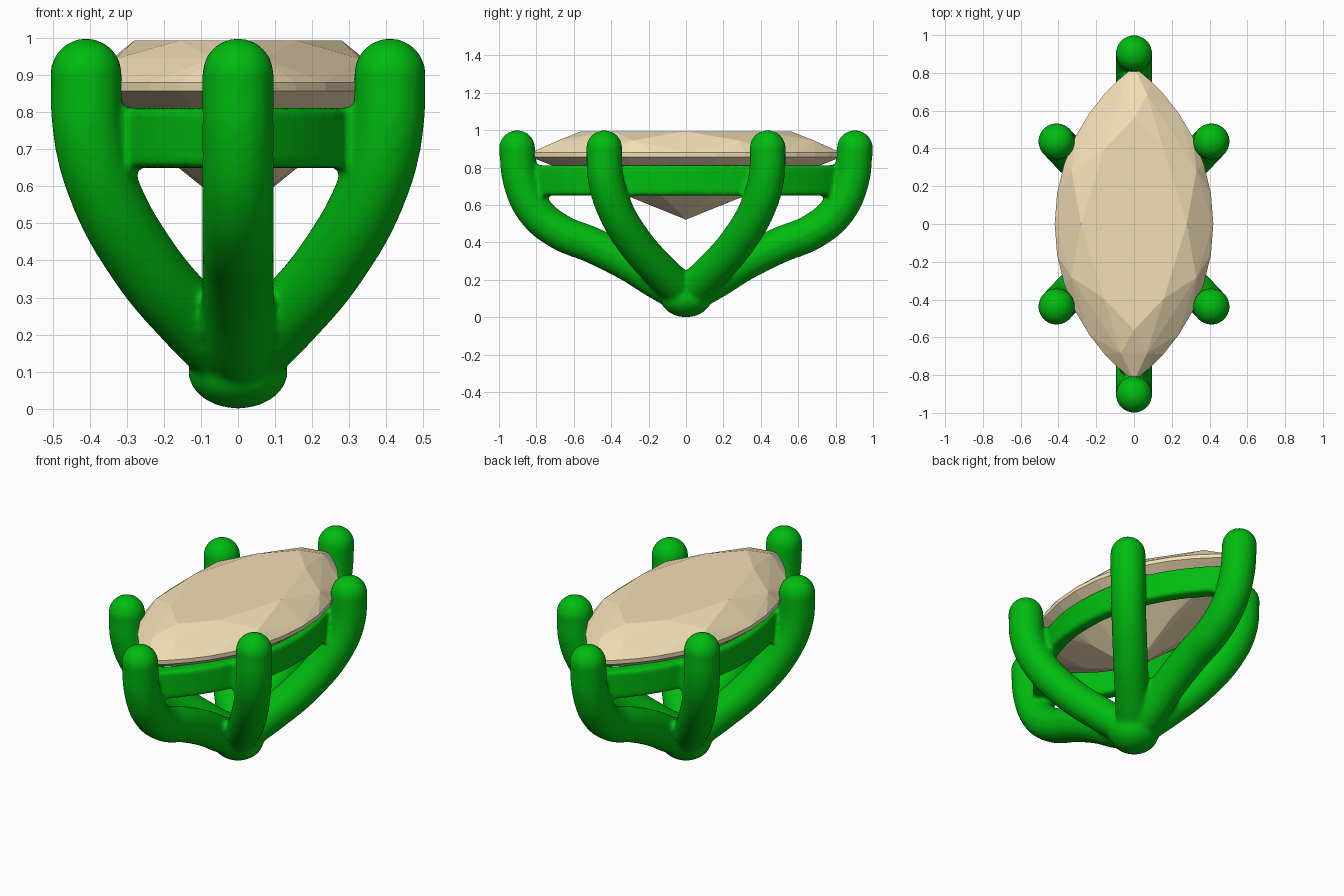
import bpy, bmesh, math

if "Cube" in bpy.data.objects:
    bpy.data.objects.remove(bpy.data.objects["Cube"])


def material(name, color):
    m = bpy.data.materials.new(name)
    m.diffuse_color = color
    m.use_nodes = True
    m.node_tree.nodes["Principled BSDF"].inputs["Base Color"].default_value = m.diffuse_color
    return m


def marquise(a, b, t):
    """Point on a pointed oval: half width a, half length b, t = angle from +x."""
    s = math.sin(t)
    R = (a * a + b * b) / (2 * a)
    y = b * s
    x = math.sqrt(R * R - y * y) - (R - a)
    return (x if math.cos(t) >= 0 else -x), y


def make_object(name, bm):
    me = bpy.data.meshes.new(name)
    bm.to_mesh(me)
    bm.free()
    ob = bpy.data.objects.new(name, me)
    bpy.context.collection.objects.link(ob)
    return ob


RAD = 0.097
metal = []


# Round bar along a smooth path, with a ball at its tip
def prong(name, pts):
    cu = bpy.data.curves.new(name, 'CURVE')
    cu.dimensions = '3D'
    cu.bevel_depth = RAD
    cu.bevel_resolution = 6
    cu.use_fill_caps = True
    sp = cu.splines.new('BEZIER')
    sp.resolution_u = 8
    sp.bezier_points.add(len(pts) - 1)
    for p, co in zip(sp.bezier_points, pts):
        p.co = co
        p.handle_left_type = p.handle_right_type = 'AUTO'
    ob = bpy.data.objects.new(name, cu)
    bpy.context.collection.objects.link(ob)
    bpy.ops.object.select_all(action='DESELECT')
    ob.select_set(True)
    bpy.context.view_layer.objects.active = ob
    bpy.ops.object.convert(target='MESH')
    metal.append(bpy.context.object)
    bpy.ops.mesh.primitive_uv_sphere_add(segments=32, ring_count=16, radius=RAD, location=pts[-1])
    metal.append(bpy.context.object)


side_path = [(0, .12), (.3, .24), (.635, .405), (.89, .6), (.985, .75), (1, .903)]
end_path = [(0, .115), (.14, .185), (.3, .285), (.5, .385), (.68, .46),
            (.81, .57), (.883, .73), (.903, .903)]
for sy in (-1, 1):
    prong("end_prong", [(0, sy * r, z) for r, z in end_path])
    for sx in (-1, 1):
        prong("side_prong", [(sx * .41 * r, sy * .437 * r, z) for r, z in side_path])

# Rounded foot where the prongs meet
bpy.ops.mesh.primitive_uv_sphere_add(segments=32, ring_count=16, radius=1, location=(0, 0, .1))
foot = bpy.context.object
foot.scale = (.135, .135, .1)
metal.append(foot)

# Pointed-oval rail under the stone
N = 64
bm = bmesh.new()
rings = []
for a, b, z in ((.395, .84, .65), (.395, .84, .812), (.32, .72, .812), (.32, .72, .65)):
    rings.append([bm.verts.new((*marquise(a, b, 2 * math.pi * i / N), z)) for i in range(N)])
for k in range(4):
    r0, r1 = rings[k], rings[(k + 1) % 4]
    for i in range(N):
        j = (i + 1) % N
        bm.faces.new((r0[i], r0[j], r1[j], r1[i]))
bmesh.ops.recalc_face_normals(bm, faces=bm.faces)
metal.append(make_object("rail", bm))

# Fuse the metal into one softly blended setting
bpy.ops.object.select_all(action='DESELECT')
for ob in metal:
    ob.select_set(True)
bpy.context.view_layer.objects.active = metal[0]
bpy.ops.object.join()
setting = bpy.context.object
setting.name = "prong_setting"
rm = setting.modifiers.new("fuse", 'REMESH')
rm.mode = 'VOXEL'
rm.voxel_size = .012
rm.use_smooth_shade = True
sm = setting.modifiers.new("blend", 'SMOOTH')
sm.factor = .5
sm.iterations = 8
setting.data.materials.clear()
setting.data.materials.append(material("green_metal", (0, .5, .005, 1)))

# Faceted marquise stone: table, crown, girdle, pavilion and culet
bm = bmesh.new()


def ring(a, b, z, n, shift=0):
    for i in range(n):
        bm.verts.new((*marquise(a, b, 2 * math.pi * (i + shift) / n), z))


ring(.28, .56, .994, 8)
ring(.375, .74, .945, 8, .5)
ring(.42, .83, .88, 32)
ring(.42, .83, .857, 32)
ring(.20, .40, .672, 8, .5)
bm.verts.new((0, 0, .522))
bmesh.ops.remove_doubles(bm, verts=bm.verts, dist=1e-4)
bmesh.ops.convex_hull(bm, input=bm.verts)
loose = [v for v in bm.verts if not v.link_faces]
bmesh.ops.delete(bm, geom=loose, context='VERTS')
bmesh.ops.recalc_face_normals(bm, faces=bm.faces)
stone = make_object("marquise_stone", bm)
stone.data.materials.append(material("tan_stone", (.9, .74, .47, 1)))
